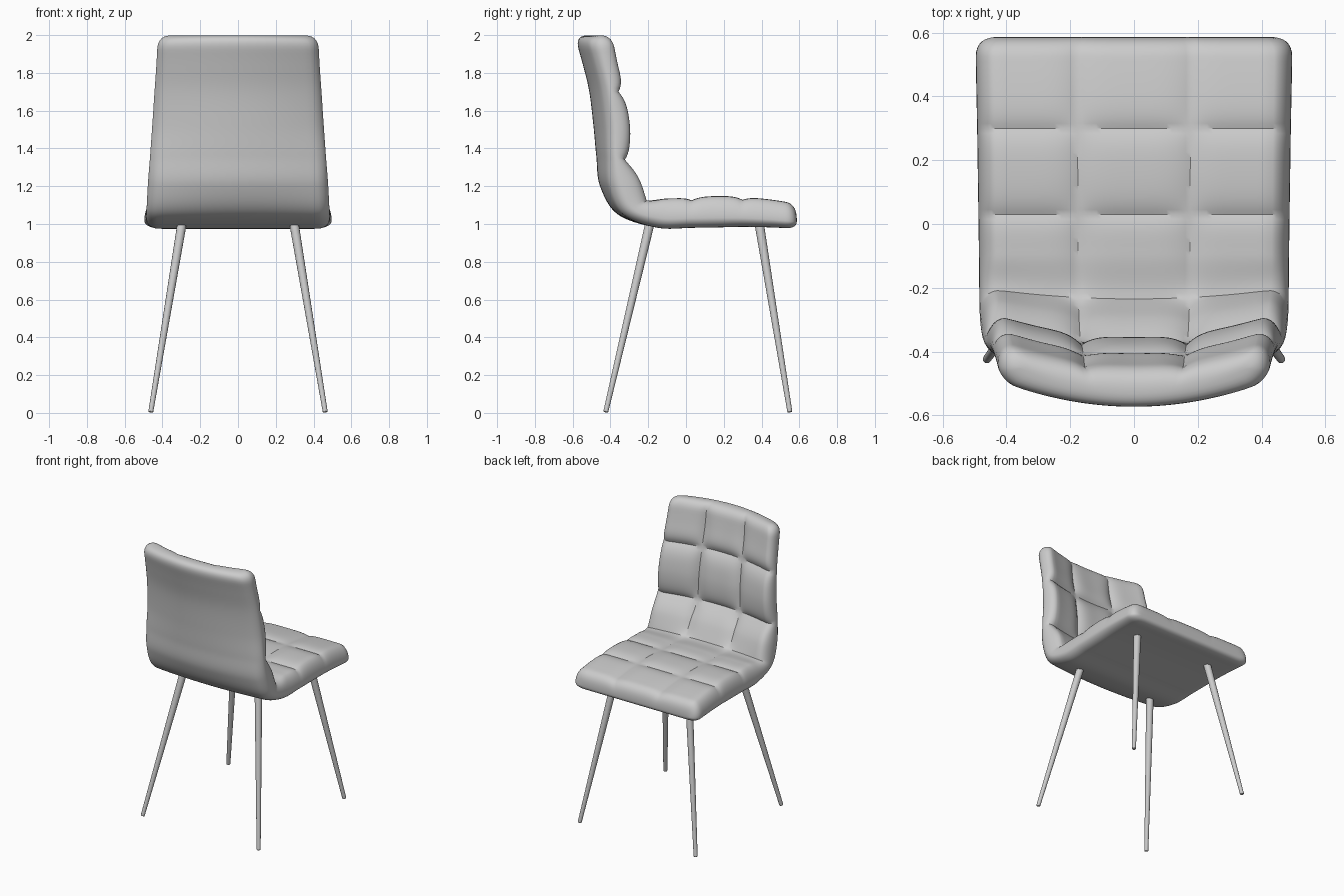
import bpy, bmesh, math
from mathutils import Vector

if "Cube" in bpy.data.objects:
    bpy.data.objects.remove(bpy.data.objects["Cube"])

# Centre-line profile, one key per half pad row, from seat front to top of back:
# inner y, inner z, outer y, outer z, half width, sideways bow, pad height
KEYS = [
    (0.59, 1.095, 0.585, 0.975, 0.497, 0.00, 0.012),
    (0.45, 1.115, 0.45, 0.982, 0.495, 0.00, 0.014),
    (0.30, 1.128, 0.30, 0.985, 0.492, 0.00, 0.016),
    (0.165, 1.132, 0.165, 0.982, 0.490, 0.00, 0.016),
    (0.03, 1.125, 0.03, 0.980, 0.488, 0.00, 0.016),
    (-0.10, 1.12, -0.15, 0.980, 0.486, 0.00, 0.016),
    (-0.235, 1.125, -0.36, 1.050, 0.484, 0.035, 0.018),
    (-0.315, 1.23, -0.455, 1.20, 0.477, 0.06, 0.024),
    (-0.378, 1.34, -0.475, 1.36, 0.466, 0.07, 0.032),
    (-0.392, 1.52, -0.490, 1.52, 0.454, 0.08, 0.034),
    (-0.420, 1.70, -0.512, 1.70, 0.442, 0.08, 0.032),
    (-0.450, 1.85, -0.545, 1.84, 0.432, 0.08, 0.026),
    (-0.465, 2.005, -0.588, 1.992, 0.424, 0.08, 0.010),
]
ROWS = 6
SEAM = 0.36      # column seam as a fraction of half width
EDGE_U = 0.14    # rounded border across
EDGE_T = 0.26    # rounded border at both ends


def profile(t):
    """Catmull-Rom lookup of the keys, t in pad rows."""
    f = min(max(t * 2, 0), len(KEYS) - 1)
    i = min(int(f), len(KEYS) - 2)
    x = f - i
    p = [KEYS[min(max(i + k, 0), len(KEYS) - 1)] for k in (-1, 0, 1, 2)]
    return [0.5 * (2 * b + (c - a) * x + (2 * a - 5 * b + 4 * c - d) * x * x
                   + (3 * b - a - 3 * c + d) * x ** 3) for a, b, c, d in zip(*p)]


def border(dist, r):
    """Quarter-round falloff, 0 at the rim and 1 past distance r."""
    return 1.0 if dist >= r else math.sqrt(max(0, 1 - (1 - dist / r) ** 2))


def span(a, b, n):
    return [a + (b - a) * i / n for i in range(n)]


def rim(r, n):
    """Samples that bunch up towards the rim."""
    return [r * (1 - math.cos(math.pi / 2 * i / n)) for i in range(n)]


def pad(u, t):
    """Pillow shape of the tufted pads, 0 on seams and 1 mid pad."""
    a = abs(u)
    cu = a / SEAM if a < SEAM else min(0, (a - SEAM) / 0.32 - 1)
    row = min(int(t + 1e-6), ROWS - 1)
    ct = 2 * (t - row) - 1
    if row == 0:
        ct = max(ct, 0)
    if row == ROWS - 1:
        ct = min(ct, 0)
    return (1 - abs(cu) ** 4) * (1 - abs(ct) ** 4)


# Sample positions across and along, aligned with the seams
half = span(0, SEAM, 12) + span(SEAM, 1 - EDGE_U, 14) + [1 - d for d in reversed(rim(EDGE_U, 8))]
if half[-1] < 1:
    half.append(1.0)
us = [-u for u in reversed(half[1:])] + half
ts = rim(EDGE_T, 8) + span(EDGE_T, 1, 14)
for r in range(1, ROWS - 1):
    ts += span(r, r + 1, 18)
ts += [ROWS - t for t in reversed(rim(EDGE_T, 8) + span(EDGE_T, 1, 14) + [1.0])]

# Upholstered shell: tufted inner sheet and plain outer sheet welded at the rim
bm = bmesh.new()
for side in (1, 0):
    grid = []
    for t in ts:
        iy, iz, oy, oz, w, bow, h = profile(t)
        inner, outer = Vector((0, iy, iz)), Vector((0, oy, oz))
        normal = (inner - outer).normalized()
        mid = outer.lerp(inner, 0.3 + 0.15 * t / ROWS)
        end = min(t, ROWS - t)
        et = border(end, EDGE_T)
        w -= 0.07 * (1 - et)
        line = []
        for u in us:
            e = border(1 - abs(u), EDGE_U) * et
            p = mid.lerp(inner if side else outer, e)
            if side:
                p = p + normal * (h * pad(u, t) * e)
            p = p + Vector((u * w, bow * u * u, 0))
            line.append(bm.verts.new(p))
        grid.append(line)
    for a, b in zip(grid, grid[1:]):
        for j in range(len(us) - 1):
            bm.faces.new((a[j], a[j + 1], b[j + 1], b[j]))
bmesh.ops.remove_doubles(bm, verts=bm.verts, dist=0.00005)
bmesh.ops.recalc_face_normals(bm, faces=bm.faces)
mesh = bpy.data.meshes.new("seat_shell")
bm.to_mesh(mesh)
bm.free()
shell = bpy.data.objects.new("seat_shell", mesh)
bpy.context.collection.objects.link(shell)
parts = [shell]


# Tapered splayed legs
def leg(name, top, foot):
    top, foot = Vector(top), Vector(foot)
    axis = top - foot
    bpy.ops.mesh.primitive_cone_add(vertices=24, radius1=0.013, radius2=0.025,
                                    depth=axis.length, location=(top + foot) / 2)
    ob = bpy.context.object
    ob.name = name
    ob.rotation_euler = axis.to_track_quat('Z', 'Y').to_euler()
    bevel = ob.modifiers.new("soft_foot", 'BEVEL')
    bevel.width, bevel.segments = 0.004, 2
    bevel.limit_method, bevel.angle_limit = 'ANGLE', math.radians(50)
    parts.append(ob)


for s, label in ((-1, "left"), (1, "right")):
    leg("front_leg_" + label, (s * 0.292, 0.383, 1.03), (s * 0.462, 0.55, 0.004))
    leg("rear_leg_" + label, (s * 0.292, -0.185, 1.03), (s * 0.462, -0.425, 0.004))

# Smooth shading with crisp seams
bpy.ops.object.select_all(action='DESELECT')
for ob in parts:
    ob.select_set(True)
bpy.context.view_layer.objects.active = shell
bpy.ops.object.shade_smooth_by_angle(angle=math.radians(35))
